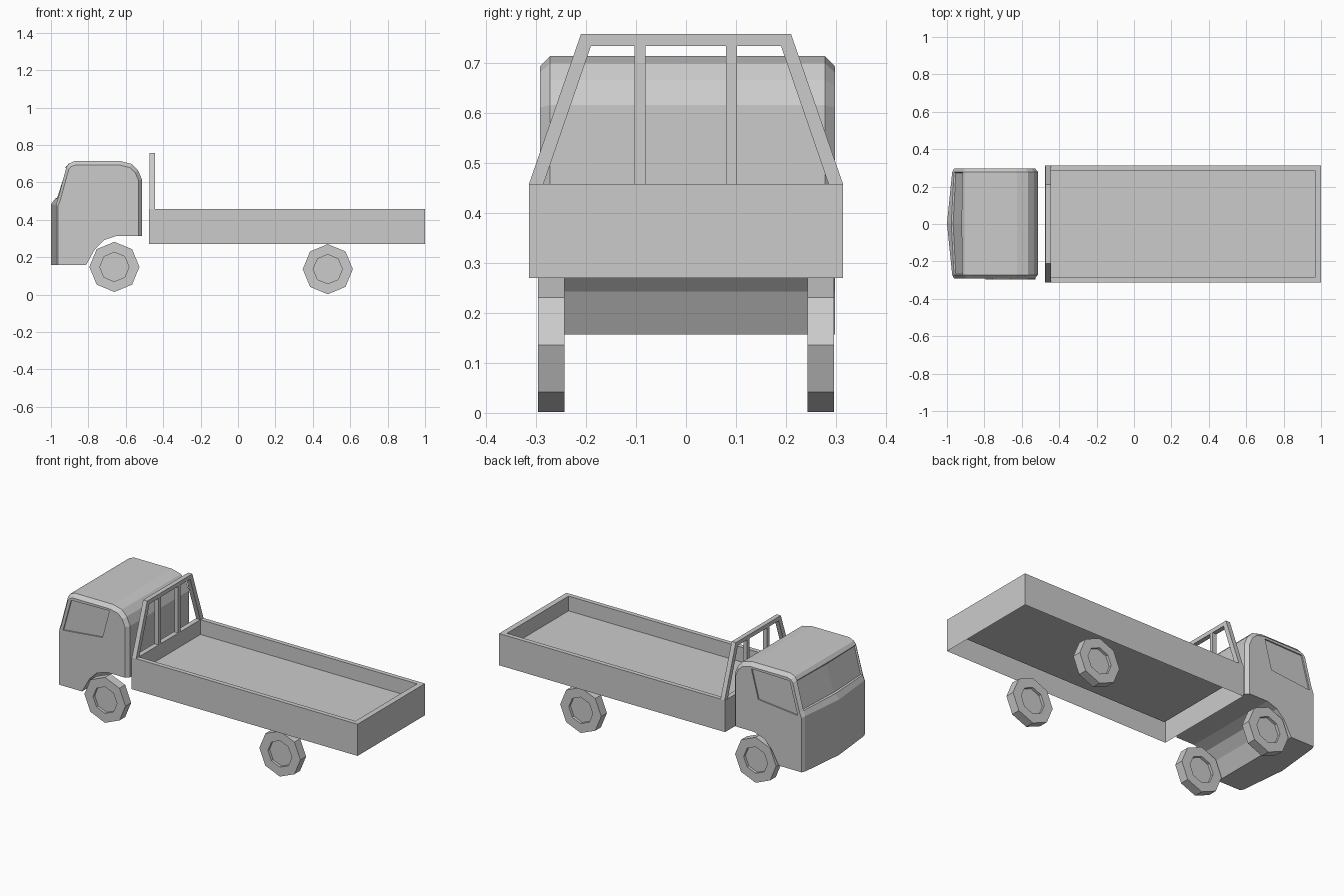
import bpy, bmesh
from math import cos, sin, pi

if "Cube" in bpy.data.objects:
    bpy.data.objects.remove(bpy.data.objects["Cube"])


def finish(name, bm):
    bmesh.ops.recalc_face_normals(bm, faces=bm.faces[:])
    mesh = bpy.data.meshes.new(name)
    bm.to_mesh(mesh)
    bm.free()
    ob = bpy.data.objects.new(name, mesh)
    bpy.context.collection.objects.link(ob)
    return ob


def loft(bm, rings):
    """Skin a list of closed rings and cap both ends; returns the side faces per strip."""
    loops = [[bm.verts.new(p) for p in r] for r in rings]
    n = len(loops[0])
    strips = [[bm.faces.new((a[i], a[(i + 1) % n], b[(i + 1) % n], b[i])) for i in range(n)]
              for a, b in zip(loops, loops[1:])]
    caps = [bm.faces.new(loops[0]), bm.faces.new(loops[-1])]
    return strips, caps


# Cab: side profile as (outer x, outer z, side x, side z, forward bulge at the centre)
PROFILE = [
    (-.972, .157, -.962, .157, .028), (-.972, .483, -.962, .475, .028),
    (-.962, .513, -.950, .505, .015), (-.918, .680, -.905, .670, .004),
    (-.905, .700, -.892, .685, 0), (-.875, .713, -.870, .692, 0),
    (-.626, .713, -.630, .692, 0), (-.567, .698, -.580, .680, 0),
    (-.535, .665, -.550, .653, 0), (-.513, .615, -.532, .610, 0),
    (-.513, .313, -.532, .313, 0), (-.652, .313, -.652, .313, 0),
    (-.717, .291, -.717, .291, 0), (-.765, .243, -.765, .243, 0),
    (-.813, .157, -.813, .157, 0)]
CY = .003


def side(y):
    return [(p[2], y, p[3]) for p in PROFILE]


def outer(y, k):
    return [(p[0] - k * p[4], y, p[1]) for p in PROFILE]


bm = bmesh.new()
strips, _ = loft(bm, [side(CY - .295), outer(CY - .275, 0), outer(CY, 1),
                      outer(CY + .275, 0), side(CY + .295)])
bmesh.ops.recalc_face_normals(bm, faces=bm.faces[:])
# Recessed windscreen
bmesh.ops.inset_region(bm, faces=[strips[1][2], strips[2][2]], thickness=.008, depth=-.008)
cab = finish("cab", bm)

# Recessed side windows
WINDOW = [(-.937, .485), (-.885, .675), (-.635, .68), (-.68, .511)]
bm = bmesh.new()
for s in (-1, 1):
    loft(bm, [[(x, CY + s * y, z) for x, z in WINDOW] for y in (.287, .34)])
cutter = finish("window_cutter", bm)
cutter.hide_render = True
cutter.display_type = 'WIRE'
mod = cab.modifiers.new("side_windows", 'BOOLEAN')
mod.operation = 'DIFFERENCE'
mod.solver = 'EXACT'
mod.object = cutter

# Load bed: open-bottomed box with a rim and a sunken floor
def rect(x0, x1, y, z):
    return [(x0, -y, z), (x1, -y, z), (x1, y, z), (x0, y, z)]


bm = bmesh.new()
_, caps = loft(bm, [rect(-.475, 1, .314, .27), rect(-.475, 1, .314, .457),
                    rect(-.446, .967, .287, .457), rect(-.446, .967, .287, .37)])
bmesh.ops.recalc_face_normals(bm, faces=bm.faces[:])
bmesh.ops.delete(bm, geom=[caps[0]], context='FACES_ONLY')
mesh_bed = bpy.data.meshes.new("load_bed")
bm.to_mesh(mesh_bed)
bm.free()
bpy.context.collection.objects.link(bpy.data.objects.new("load_bed", mesh_bed))

# Headboard frame: sloped hoop and two uprights
X0, X1 = -.472, -.445
HOOP = [(-.314, .457), (-.21, .757), (.21, .757), (.314, .457),
        (.285, .457), (.19, .733), (-.19, .733), (-.285, .457)]
bm = bmesh.new()
loft(bm, [[(x, y, z) for y, z in HOOP] for x in (X0, X1)])
for c in (-.092, .091):
    post = [(c - .011, .457), (c + .011, .457), (c + .011, .735), (c - .011, .735)]
    loft(bm, [[(x, y, z) for y, z in post] for x in (X0 + .001, X1 - .001)])
finish("headboard_frame", bm)

# Wheels: octagonal tyres with sunken hubs on both faces
def octagon(r, y):
    return [(r * cos(i * pi / 4), y, r * sin(i * pi / 4)) for i in range(8)]


for label, x, z in (("front", -.661, .148), ("rear", .48, .136)):
    for s, lr in ((-1, "right"), (1, "left")):
        bm = bmesh.new()
        h = .0265
        loft(bm, [octagon(.078, -h + .016), octagon(.078, -h), octagon(.134, -h),
                  octagon(.134, h), octagon(.078, h), octagon(.078, h - .016)])
        wheel = finish(f"{label}_wheel_{lr}", bm)
        wheel.location = (x, s * .269, z)
